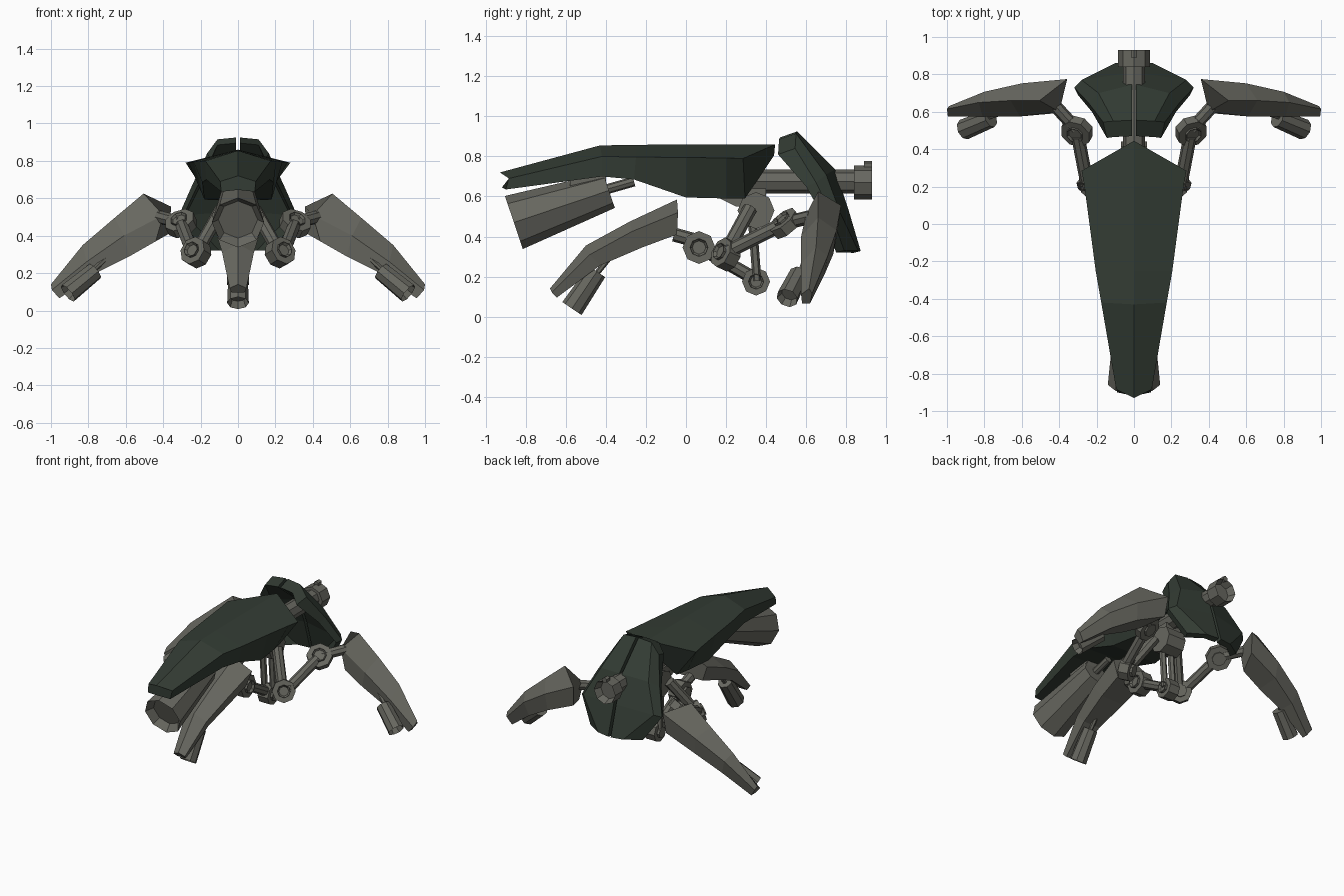
import bpy, bmesh
from mathutils import Vector


def material(name, col):
    m = bpy.data.materials.new(name)
    m.diffuse_color = (*col, 1)
    return m


GREEN = material("dark green armour", (0.033, 0.045, 0.034))
GREY = material("warm grey metal", (0.135, 0.135, 0.115))


def finish(name, bm, mat):
    bmesh.ops.recalc_face_normals(bm, faces=bm.faces)
    me = bpy.data.meshes.new(name)
    bm.to_mesh(me)
    bm.free()
    me.materials.append(mat)
    ob = bpy.data.objects.new(name, me)
    bpy.context.collection.objects.link(ob)
    return ob


def loft(name, rings, mat, s=1):
    """Skin a closed body through rings of points; s = -1 mirrors in x."""
    bm = bmesh.new()
    rows = [[bm.verts.new((x * s, y, z)) for x, y, z in r] for r in rings]
    n = len(rows[0])
    for a, b in zip(rows, rows[1:]):
        for i in range(n):
            j = (i + 1) % n
            bm.faces.new((a[i], a[j], b[j], b[i]))
    bm.faces.new(rows[0])
    bm.faces.new(rows[-1])
    return finish(name, bm, mat)


def rod(name, p, q, r1, r2=None, sides=8, hollow=0.0, s=1, mat=GREY):
    """Faceted cylinder from p to q, optionally bored out at q."""
    p, q = Vector(p), Vector(q)
    p.x *= s
    q.x *= s
    d = q - p
    bm = bmesh.new()
    bmesh.ops.create_cone(bm, cap_ends=True, segments=sides, radius1=r1,
                          radius2=r1 if r2 is None else r2, depth=d.length)
    if hollow:
        f = [f for f in bm.faces if f.normal.z > 0.95]
        bmesh.ops.inset_region(bm, faces=f, thickness=(r2 or r1) * 0.25)
        bmesh.ops.translate(bm, vec=(0, 0, -hollow), verts=f[0].verts)
    m = d.to_track_quat('Z', 'Y').to_matrix().to_4x4()
    m.translation = (p + q) / 2
    bm.transform(m)
    return finish(name, bm, mat)


def joint(name, c, axis, r, width, s=1):
    """Octagonal disc with a raised hub on both sides."""
    c, a = Vector(c), Vector(axis).normalized()
    rod(name, c - a * width / 2, c + a * width / 2, r, s=s)
    rod(name + "_hub", c - a * width * 0.72, c + a * width * 0.72, r * 0.55, hollow=0.015, s=s)


def symmetric(ridge, edge, low, keel=None):
    """Section from ridge (y, z), edge and low (x, y, z) and optional keel (y, z)."""
    (ex, ey, ez), (lx, ly, lz) = edge, low
    mid = [(0, *keel)] if keel else []
    return [(0, *ridge), edge, low] + mid + [(-lx, ly, lz), (-ex, ey, ez)]


# top hull armour, ending in a swept-back point
loft("hull", [
    symmetric((-0.93, 0.72), (0.095, -0.885, 0.69), (0.09, -0.90, 0.635), (-0.92, 0.645)),
    symmetric((-0.43, 0.855), (0.175, -0.42, 0.80), (0.17, -0.42, 0.70), (-0.42, 0.71)),
    symmetric((-0.25, 0.858), (0.205, -0.25, 0.797), (0.19, -0.26, 0.685), (-0.25, 0.69)),
    symmetric((0.0, 0.86), (0.238, 0.0, 0.795), (0.18, 0.0, 0.595), (0.0, 0.60)),
    symmetric((0.20, 0.86), (0.265, 0.20, 0.792), (0.15, 0.20, 0.59), (0.20, 0.60)),
    symmetric((0.445, 0.86), (0.28, 0.285, 0.79), (0.13, 0.295, 0.59), (0.44, 0.805)),
], GREEN)

# rear shield, two halves with a slot between
for s, side in ((1, "right"), (-1, "left")):
    rows = [
        ((0.01, 0.555, 0.925), (0.11, 0.55, 0.915), (0.165, 0.545, 0.84), 0.085, 0.03),
        ((0.01, 0.745, 0.735), (0.19, 0.70, 0.71), (0.245, 0.65, 0.67), 0.05, 0.02),
        ((0.01, 0.81, 0.54), (0.28, 0.77, 0.52), (0.32, 0.73, 0.50), 0.04, 0.01),
        ((0.01, 0.873, 0.327), (0.10, 0.86, 0.33), (0.21, 0.79, 0.33), 0.04, 0.01),
    ]
    loft("shield_" + side, [
        [c, m, e, (e[0] - 0.02, e[1] - dy, e[2] - dz), (m[0], m[1] - dy, m[2] - dz),
         (c[0], c[1] - dy, c[2] - dz)] for c, m, e, dy, dz in rows], GREEN, s)

# rear tube with nozzle and lug
rod("rear_tube", (0, 0.25, 0.675), (0, 0.85, 0.675), 0.06)
rod("rear_nozzle", (0, 0.84, 0.67), (0, 0.93, 0.67), 0.085, hollow=0.05)
rod("nozzle_lug", (0, 0.89, 0.757), (0, 0.93, 0.757), 0.02, sides=6)

# front drum under the nose, with its mount
rod("front_drum", (0, -0.385, 0.63), (0, -0.86, 0.47), 0.092, 0.14, hollow=0.05)
rod("drum_mount", (0, -0.40, 0.635), (0, -0.26, 0.675), 0.025)
loft("drum_bracket", [[(x, y, z) for x, y in ((-.06, -.58), (.06, -.58), (.06, -.40), (-.06, -.40))]
                      for z in (0.64, 0.72)], GREY)

# front leg blade and its foot gun
loft("front_leg", [
    symmetric((-0.045, 0.585), (0.14, -0.04, 0.52), (0.10, -0.045, 0.41)),
    symmetric((-0.28, 0.475), (0.12, -0.27, 0.425), (0.09, -0.22, 0.345)),
    symmetric((-0.50, 0.355), (0.085, -0.48, 0.31), (0.065, -0.43, 0.255)),
    symmetric((-0.68, 0.14), (0.045, -0.67, 0.12), (0.035, -0.645, 0.095)),
], GREY)
rod("front_gun", (0, -0.445, 0.225), (0, -0.57, 0.04), 0.05, 0.058, hollow=0.04)
rod("front_gun_strut", (0, -0.45, 0.21), (0, -0.37, 0.31), 0.014, sides=6)

# front leg linkage
joint("front_knee", (0, 0.065, 0.345), (1, 0, 0), 0.082, 0.08)
joint("front_elbow", (0, 0.35, 0.175), (1, 0, 0), 0.07, 0.08)
rod("front_knee_arm", (0, -0.06, 0.41), (0, 0.03, 0.385), 0.035)
rod("front_lower_link", (0, 0.08, 0.34), (0, 0.35, 0.185), 0.034)
for x in (-0.035, 0.035):
    rod("front_upper_link", (x, 0.355, 0.18), (x, 0.33, 0.50), 0.022, sides=6)

# central hub under the hull
rod("hub", (-0.07, 0.35, 0.53), (0.07, 0.35, 0.53), 0.092)
loft("hub_mount", [
    [(x, 0.15, 0.60), (x, 0.25, 0.55), (x, 0.40, 0.55), (x, 0.40, 0.64), (x, 0.15, 0.64)]
    for x in (-0.06, 0.06)], GREY)

for s, side in ((1, "right"), (-1, "left")):
    # side leg blade: ridge, back edge, low back, low front, front edge
    loft("side_leg_" + side, [
        [(0.505, 0.66, 0.625), (0.357, 0.775, 0.555), (0.37, 0.755, 0.41),
         (0.44, 0.59, 0.37), (0.40, 0.60, 0.51)],
        [(0.66, 0.66, 0.495), (0.60, 0.752, 0.43), (0.59, 0.735, 0.31),
         (0.58, 0.585, 0.29), (0.61, 0.575, 0.40)],
        [(0.83, 0.65, 0.35), (0.80, 0.707, 0.30), (0.77, 0.69, 0.205),
         (0.76, 0.585, 0.20), (0.81, 0.575, 0.26)],
        [(1.0, 0.615, 0.14), (0.99, 0.63, 0.115), (0.955, 0.62, 0.065),
         (0.955, 0.58, 0.065), (0.995, 0.575, 0.11)],
    ], GREY, s)
    rod("side_gun_" + side, (0.765, 0.565, 0.21), (0.91, 0.505, 0.092), 0.05, 0.056,
        hollow=0.04, s=s)
    rod("side_gun_strut_" + side, (0.78, 0.57, 0.21), (0.68, 0.60, 0.30), 0.014, sides=6, s=s)

    # side leg arm with two joints
    joint("side_elbow_" + side, (0.305, 0.495, 0.465), (0.35, -0.6, 0.72), 0.085, 0.055, s)
    joint("side_shoulder_" + side, (0.225, 0.20, 0.31), (0.55, -0.75, 0.35), 0.078, 0.07, s)
    rod("side_wrist_" + side, (0.31, 0.51, 0.47), (0.42, 0.63, 0.50), 0.035, s=s)
    rod("side_arm_" + side, (0.30, 0.47, 0.455), (0.25, 0.21, 0.325), 0.036, s=s)
    rod("side_link_" + side, (0.215, 0.20, 0.32), (0.09, 0.32, 0.54), 0.036, s=s)
